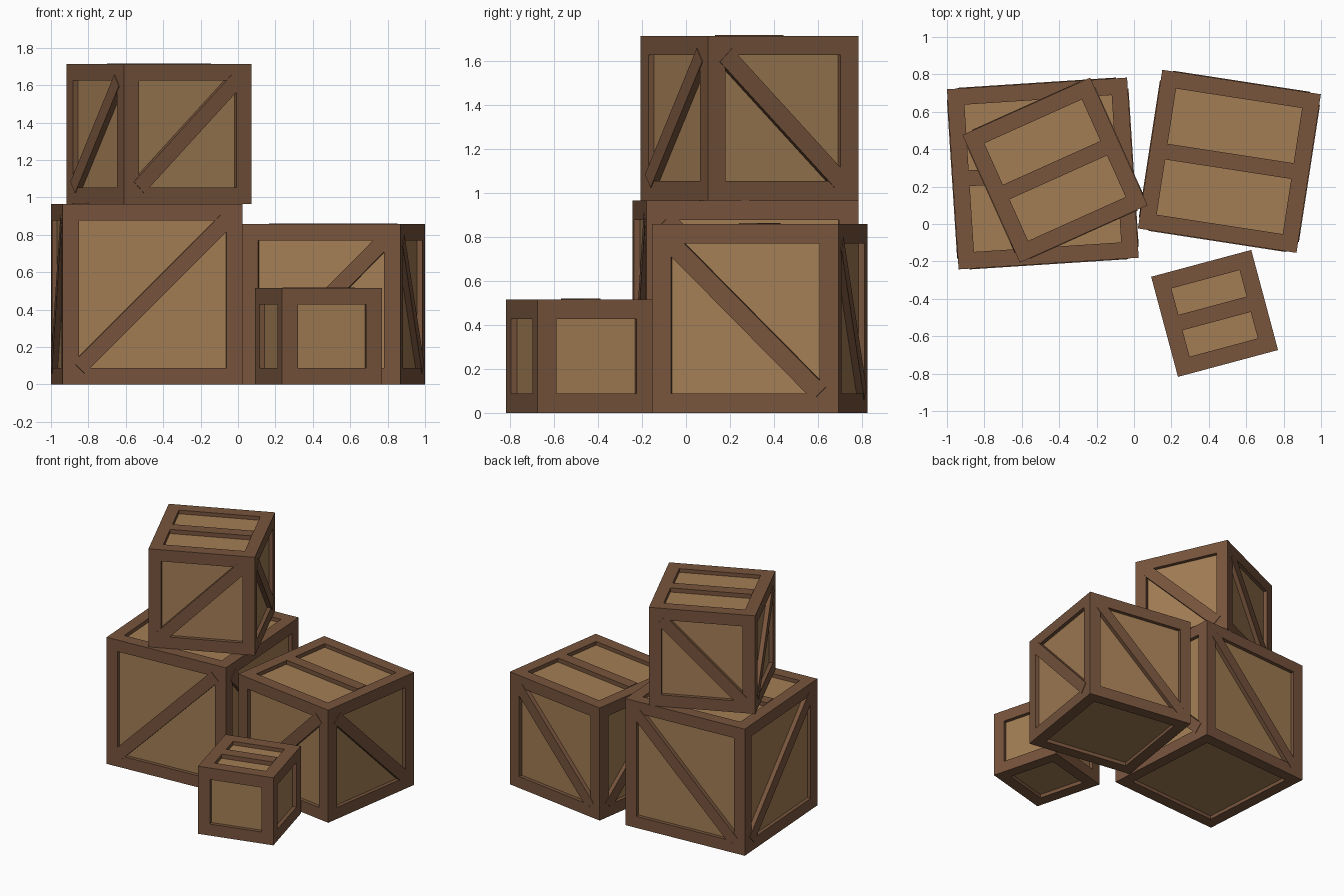
import bpy, bmesh, math
from mathutils import Matrix

if "Cube" in bpy.data.objects:
    bpy.data.objects.remove(bpy.data.objects["Cube"])

FRAME = 0.088    # width of frame boards
DEPTH = 0.028    # recess of the panels
BAR = 0.085      # width of braces and slats
PROUD = 0.004    # how far bars stand above the frame


def material(name, rgb):
    m = bpy.data.materials.new(name)
    m.diffuse_color = (*rgb, 1)
    m.use_nodes = True
    m.node_tree.nodes["Principled BSDF"].inputs["Base Color"].default_value = m.diffuse_color
    return m


DARK = material("frame brown", (0.185, 0.089, 0.046))
LIGHT = material("panel tan", (0.365, 0.208, 0.090))


def add_object(name, bm, matrix, mats):
    mesh = bpy.data.meshes.new(name)
    bm.to_mesh(mesh)
    bm.free()
    for m in mats:
        mesh.materials.append(m)
    ob = bpy.data.objects.new(name, mesh)
    ob.matrix_world = matrix
    bpy.context.collection.objects.link(ob)
    return ob


def box(size):
    bm = bmesh.new()
    bmesh.ops.create_cube(bm, size=1, matrix=Matrix.Diagonal((*size, 1)))
    return bm


def crate(name, x, y, z, width, height, degrees, braced=True):
    base = (Matrix.Translation((x, y, z + height / 2))
            @ Matrix.Rotation(math.radians(degrees), 4, 'Z'))

    # Body: every side gets a frame and a straight-walled recessed panel
    bm = box((width, width, height))
    panels = list(bm.faces)
    bmesh.ops.inset_individual(bm, faces=panels, thickness=FRAME, use_even_offset=True)
    bmesh.ops.inset_individual(bm, faces=panels, thickness=0, depth=-DEPTH)
    for f in panels:
        f.material_index = 1
    add_object(name + "_body", bm, base, [DARK, LIGHT])

    # Slat across the middle of the lid
    inner_w, inner_h = width - 2 * FRAME, height - 2 * FRAME
    thick = DEPTH + PROUD
    offset = (PROUD - DEPTH) / 2
    add_object(name + "_lid_slat", box((inner_w, BAR, thick)),
               base @ Matrix.Translation((0, 0, height / 2 + offset)), [DARK])

    # Diagonal braces on the four sides
    if braced:
        angle = math.atan2(inner_h, inner_w)
        length = math.hypot(inner_w, inner_h)
        sides = (("front", 1), ("right", -1), ("back", -1), ("left", 1))
        for k, (side, slope) in enumerate(sides):
            place = (base @ Matrix.Rotation(k * math.pi / 2, 4, 'Z')
                     @ Matrix.Translation((0, -width / 2 - offset, 0))
                     @ Matrix.Rotation(-slope * angle, 4, 'Y'))
            add_object(f"{name}_{side}_brace", box((length, thick, BAR)), place, [DARK])


crate("large_crate", -0.4875, 0.27, 0, 0.965, 0.965, 3.7)
crate("medium_crate", 0.51, 0.335, 0, 0.858, 0.858, -8.75)
crate("stacked_crate", -0.4225, 0.288, 0.965, 0.748, 0.748, 24.2)
crate("small_crate", 0.431, -0.478, 0, 0.554, 0.515, 15, braced=False)
